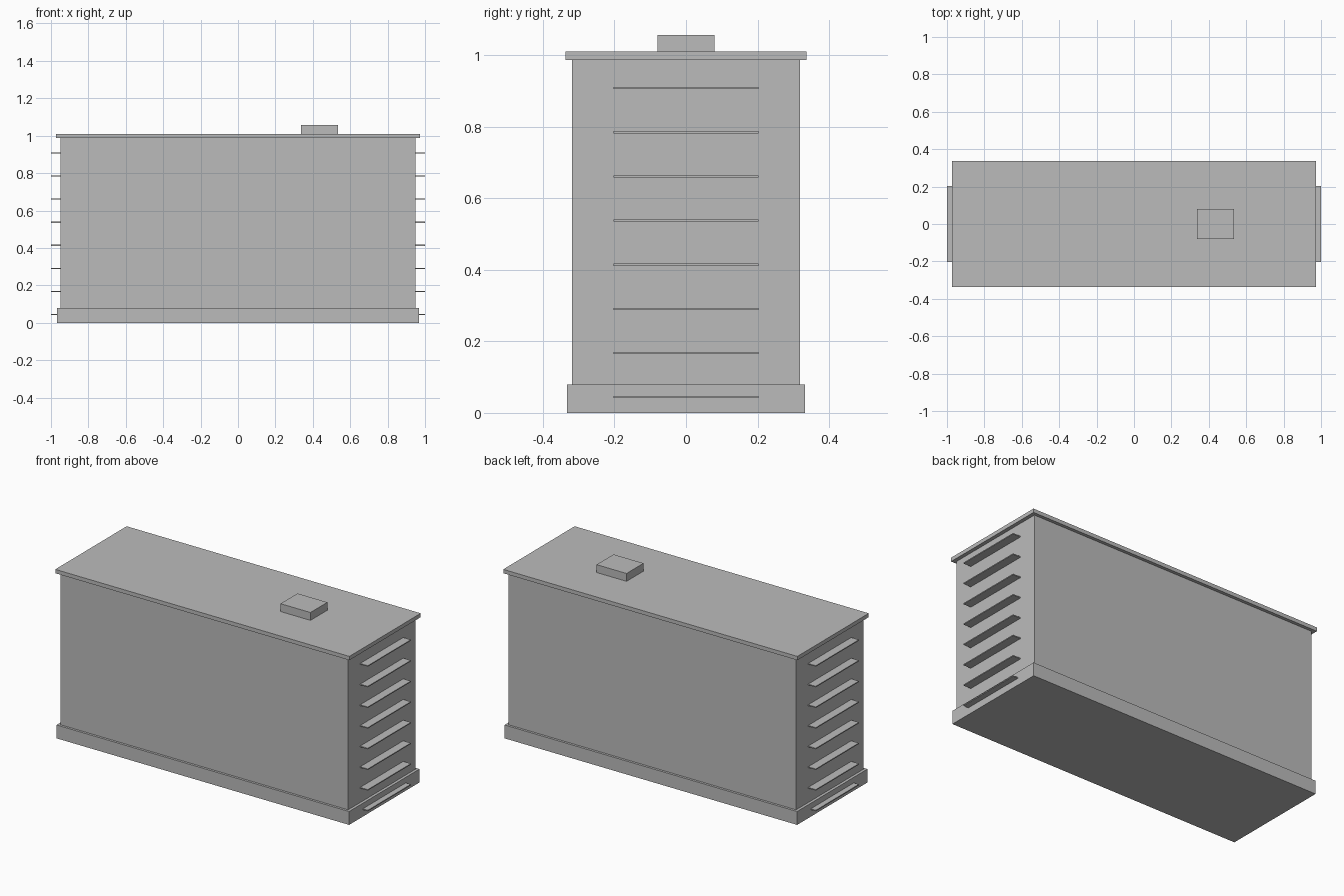
import bpy
import bmesh
from mathutils import Vector

if "Cube" in bpy.data.objects:
    bpy.data.objects.remove(bpy.data.objects["Cube"])

# One flat grey for the whole building
grey = bpy.data.materials.new("concrete_grey")
grey.diffuse_color = (0.5, 0.5, 0.5, 1.0)
grey.use_nodes = True
grey.node_tree.nodes["Principled BSDF"].inputs["Base Color"].default_value = grey.diffuse_color


def box(name, lo, hi):
    """Axis-aligned box between two opposite corners."""
    lo, hi = Vector(lo), Vector(hi)
    mid, size = (lo + hi) / 2, hi - lo
    mesh = bpy.data.meshes.new(name)
    bm = bmesh.new()
    bmesh.ops.create_cube(bm, size=1.0)
    for v in bm.verts:
        v.co = Vector(a * b for a, b in zip(v.co, size))
    bm.to_mesh(mesh)
    bm.free()
    mesh.materials.append(grey)
    obj = bpy.data.objects.new(name, mesh)
    obj.location = mid
    bpy.context.collection.objects.link(obj)
    return obj


# Main block, plinth, roof slab and rooftop hut
box("main_block", (-0.95, -0.318, 0.0), (0.95, 0.318, 0.99))
box("plinth", (-0.967, -0.332, 0.0), (0.967, 0.332, 0.08))
box("roof_slab", (-0.972, -0.337, 0.987), (0.972, 0.337, 1.01))
box("rooftop_hut", (0.337, -0.08, 1.01), (0.535, 0.08, 1.057))

# Thin balcony slabs, one per floor on both end walls
for floor in range(8):
    z = 0.044 + floor * 0.1234
    for side, label in ((1, "right"), (-1, "left")):
        x0, x1 = sorted((side * 0.925, side * 1.0))
        box(f"balcony_{label}_{floor + 1}",
            (x0, -0.203, z - 0.003), (x1, 0.203, z + 0.003))
